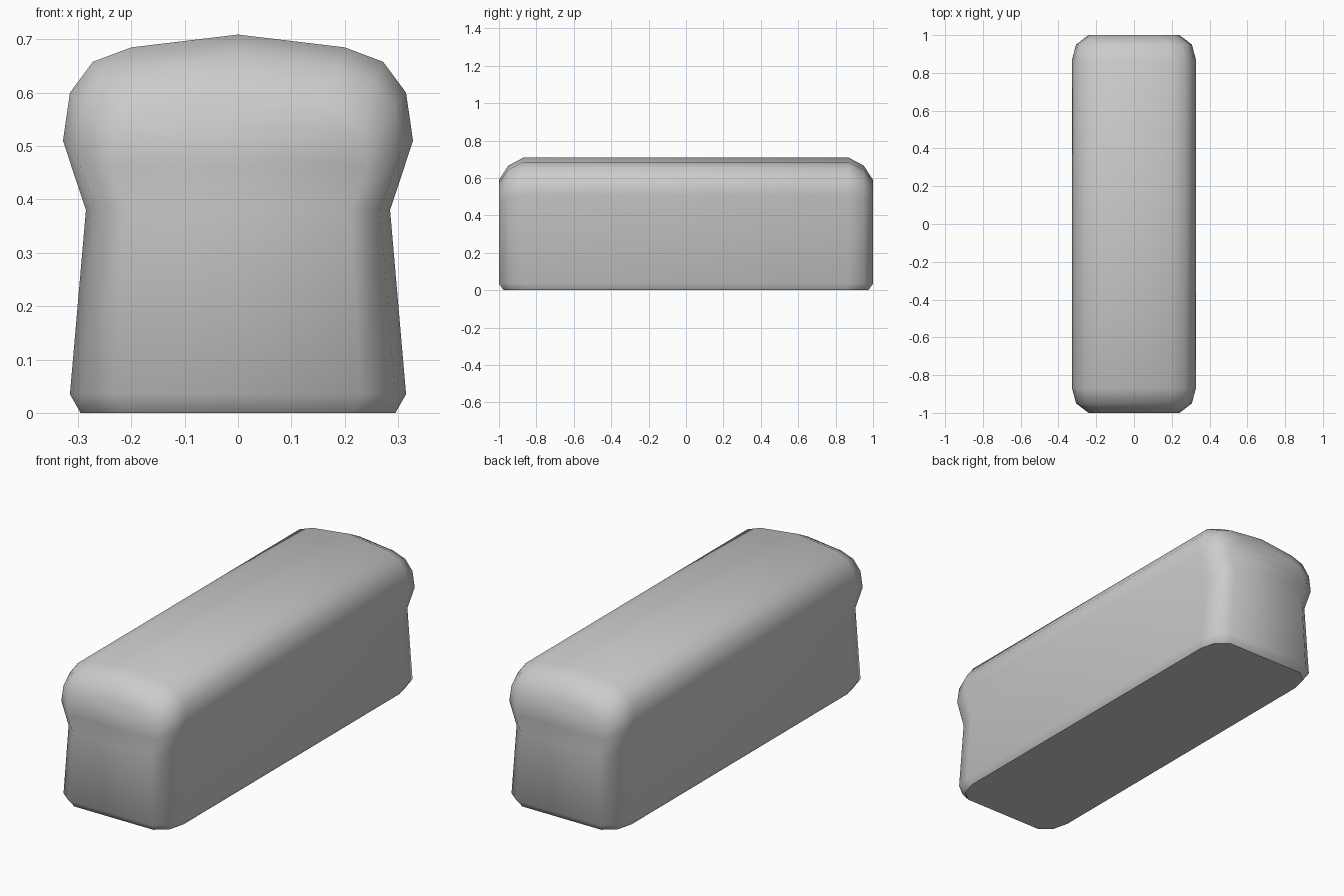
import bpy, bmesh

if "Cube" in bpy.data.objects:
    bpy.data.objects.remove(bpy.data.objects["Cube"])

# Half outline of the loaf cross-section: (x, z), base to shoulder, then the crown
HALF = [(0.295, 0), (0.315, 0.035), (0.285, 0.38), (0.328, 0.51),
        (0.315, 0.60), (0.272, 0.658), (0.20, 0.685)]
CROWN = 0.709
WAIST = 0.38
# Sections along the loaf: (y, width factor, height factor above the waist)
ENDS = [(1.0, 0.735, 0.64), (0.95, 0.935, 0.87), (0.87, 1.0, 1.0)]
SECTIONS = [(-y, w, h) for y, w, h in ENDS] + ENDS[::-1]

bm = bmesh.new()


def ring(y, w, h):
    def lift(z):
        return z if z <= WAIST else WAIST + (z - WAIST) * h
    right = []
    left = []
    for i, (x, z) in enumerate(HALF):
        yy = y * 0.975 if i == 0 else y
        right.append(bm.verts.new((x * w, yy, lift(z))))
        left.append(bm.verts.new((-x * w, yy, lift(z))))
    return right + [bm.verts.new((0, y, lift(CROWN)))] + left[::-1]


# Crust: sides and top
rings = [ring(*s) for s in SECTIONS]
n = len(rings[0])
for a, b in zip(rings, rings[1:]):
    for i in range(n - 1):
        bm.faces.new((a[i], b[i], b[i + 1], a[i + 1]))

# Ends, as horizontal strips
for r in (rings[0], rings[-1]):
    m = len(HALF)
    for i in range(m - 1):
        bm.faces.new((r[i], r[i + 1], r[n - 2 - i], r[n - 1 - i]))
    bm.faces.new((r[m - 1], r[m], r[m + 1]))

# Flat base with a sharp rim
base = bm.faces.new([r[0] for r in rings] + [r[-1] for r in reversed(rings)])
bmesh.ops.recalc_face_normals(bm, faces=bm.faces)
for f in bm.faces:
    f.smooth = True
base.smooth = False
for e in base.edges:
    e.smooth = False

mesh = bpy.data.meshes.new("bread_loaf")
bm.to_mesh(mesh)
bm.free()
loaf = bpy.data.objects.new("bread_loaf", mesh)
bpy.context.collection.objects.link(loaf)
